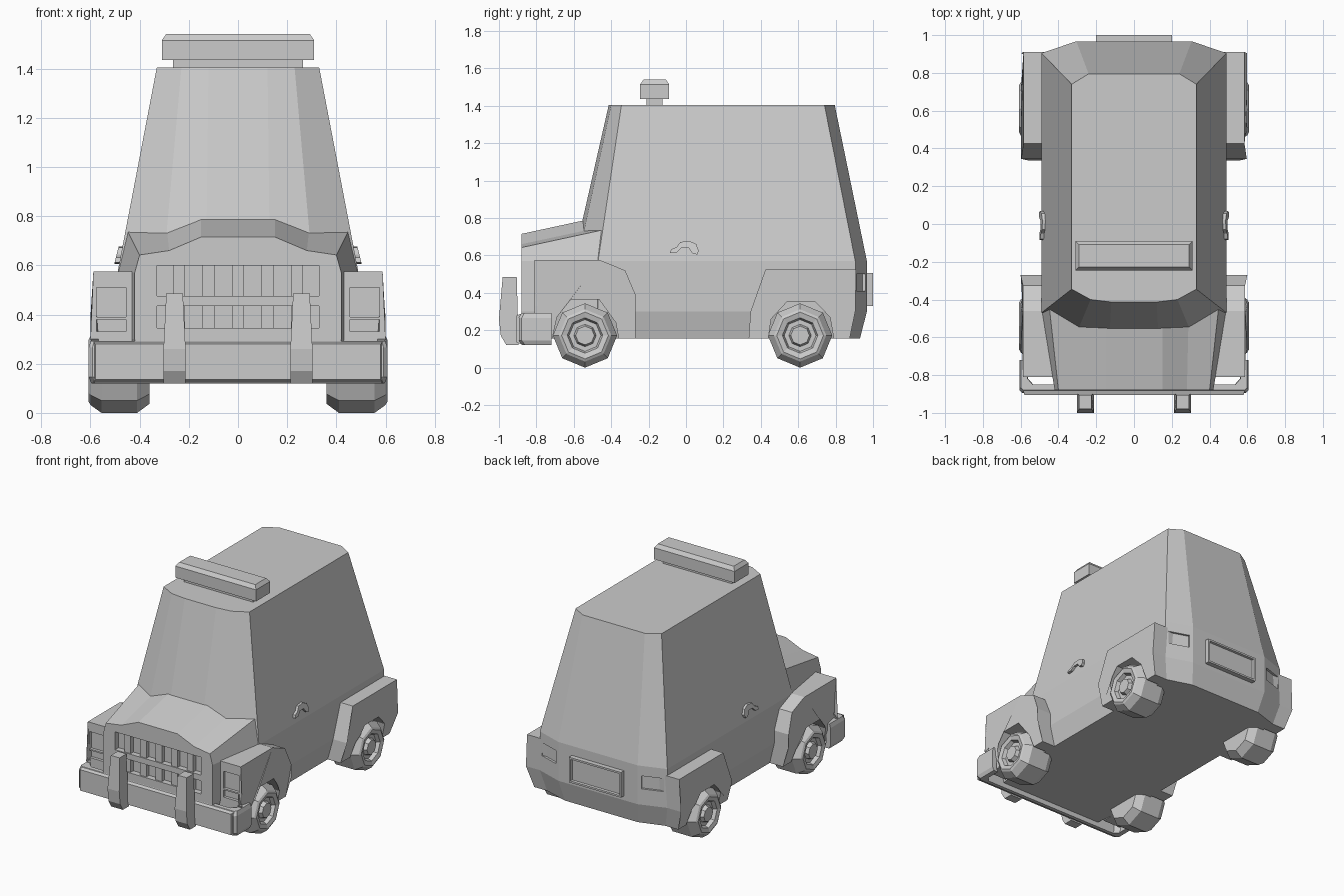
import bpy, bmesh, math
from mathutils import Matrix, Vector

if "Cube" in bpy.data.objects:
    bpy.data.objects.remove(bpy.data.objects["Cube"])


def make(name, bm, mirror=False):
    bmesh.ops.recalc_face_normals(bm, faces=bm.faces[:])
    me = bpy.data.meshes.new(name)
    bm.to_mesh(me)
    bm.free()
    ob = bpy.data.objects.new(name, me)
    bpy.context.collection.objects.link(ob)
    if mirror:
        ob.modifiers.new("Mirror", 'MIRROR')
    return ob


def loft(rings, caps=True):
    bm = bmesh.new()
    vs = [[bm.verts.new(p) for p in r] for r in rings]
    n = len(rings[0])
    for a, b in zip(vs, vs[1:]):
        for i in range(n):
            j = (i + 1) % n
            bm.faces.new((a[i], a[j], b[j], b[i]))
    if caps:
        bm.faces.new(vs[0][::-1])
        bm.faces.new(vs[-1])
    return bm


def both(half):
    """Close a right-hand half outline with its mirror image."""
    return half + [(-x, y, z) for x, y, z in reversed(half)]


def side_prism(profile, x0, x1):
    return loft([[(x, y, z) for y, z in profile] for x in (x0, x1)])


def box(x0, x1, y0, y1, z0, z1, turn=0):
    bm = bmesh.new()
    bmesh.ops.create_cube(bm, size=1)
    m = (Matrix.Translation(((x0 + x1) / 2, (y0 + y1) / 2, (z0 + z1) / 2))
         @ Matrix.Rotation(turn, 4, 'Z')
         @ Matrix.Diagonal((x1 - x0, y1 - y0, z1 - z0, 1)))
    bmesh.ops.transform(bm, matrix=m, verts=bm.verts)
    return bm


def cut(ob, *cutters):
    """Carve box recesses out of a part, then drop the cutters."""
    for bm in cutters:
        c = make("cutter", bm)
        c.hide_render = True
        mod = ob.modifiers.new("Recess", 'BOOLEAN')
        mod.object, mod.operation, mod.solver = c, 'DIFFERENCE', 'EXACT'
        dg = bpy.context.evaluated_depsgraph_get()
        me = bpy.data.meshes.new_from_object(ob.evaluated_get(dg))
        ob.modifiers.remove(mod)
        ob.data = me
        bpy.data.objects.remove(c)


# Cabin and main tub: plan outlines stacked in height
levels = [
    (0.155, [(.13, -.58), (.29, -.57), (.455, -.47), (.455, .875), (.28, .93)]),
    (0.30, [(.13, -.60), (.305, -.58), (.49, -.47), (.49, .905), (.305, .967)]),
    (0.57, [(.13, -.603), (.305, -.58), (.49, -.47), (.49, .905), (.305, .967)]),
    (1.405, [(.12, -.413), (.23, -.40), (.33, -.345), (.33, .74), (.24, .795)]),
]
cabin = make("cabin_body", loft([both([(x, y, z) for x, y in pts]) for z, pts in levels]))
# Tail lamp recesses on the angled rear corners
cut(cabin, *[box(s * .4 - .075, s * .4 + .075, .92, .952, .41, .50, -s * .323) for s in (1, -1)])

# Hood and nose: cross-sections front to back
nose = [
    (-.88, [(.15, .715), (.28, .66), (.40, .642), (.42, .57), (.42, .30), (.40, .155)]),
    (-.45, [(.15, .808), (.29, .752), (.447, .735), (.49, .57), (.49, .30), (.455, .155)]),
]
hood = make("hood", loft([both([(x, y, z) for x, z in pts]) for y, pts in nose]))
cut(hood, box(-.33, .33, -.95, -.84, .345, .60))

# Grille bars
for i in range(-2, 3):
    make("grille_upright", box(i * .12 - .024, i * .12 + .024, -.87, -.83, .34, .605))
make("grille_crossbar", box(-.33, .33, -.878, -.83, .435, .475))


# Fenders with faceted wheel arches, tucked in below the sill line
def fender(name, profile, x1):
    bm = side_prism(profile, .42, x1)
    bmesh.ops.bisect_plane(bm, geom=bm.verts[:] + bm.edges[:] + bm.faces[:],
                           plane_co=(0, 0, .30), plane_no=(0, 0, 1))
    for v in bm.verts:
        if v.co.x > .5 and v.co.z < .29:
            v.co.x -= (.30 - v.co.z) * .3
        elif v.co.x > .5 and v.co.z > .5:
            v.co.x -= .012
    return make(name, bm)


front = fender("front_fender", [
    (-.81, .575), (-.46, .575), (-.325, .52), (-.27, .39), (-.27, .155), (-.36, .155),
    (-.375, .24), (-.465, .365), (-.615, .365), (-.69, .27), (-.715, .155), (-.81, .155)], .60)
# Headlamp and indicator recesses
cut(front, box(.455, .575, -.85, -.79, .39, .51), box(.455, .575, -.85, -.79, .33, .38))
rear = fender("rear_fender", [
    (.91, .525), (.425, .525), (.345, .30), (.335, .155), (.44, .155), (.455, .26),
    (.54, .352), (.69, .352), (.77, .27), (.79, .155), (.875, .155), (.905, .30)], .597)
for f in (front, rear):
    f.modifiers.new("Mirror", 'MIRROR')

# Wheels: eight-sided lathe of tyre, rim and hub
wheel_profile = [(.135, .36), (.172, .41), (.172, .555), (.14, .60), (.125, .608),
                 (.095, .60), (.085, .575), (.06, .575), (.05, .60)]
for name, y in (("front_wheel", -.54), ("rear_wheel", .61)):
    rings = [[(x, y + r * math.cos(k * math.pi / 4), .172 + r * math.sin(k * math.pi / 4))
              for k in range(8)] for r, x in wheel_profile]
    make(name, loft(rings), mirror=True)

# Front bumper wrapping round the corners
plan = [(.57, -.72), (.605, -.72), (.605, -.875), (.59, -.89)]
inner = [(.57, -.82), (.54, -.85)]
outline = plan + [(-x, y) for x, y in reversed(plan)]
outline += [(-x, y) for x, y in inner] + [(x, y) for x, y in reversed(inner)]


def bumper_ring(z, inset):
    return [(x * (1 - inset), y + (inset if y < -.86 else 0), z) for x, y in outline]


bumper = make("front_bumper", loft([bumper_ring(.12, .015), bumper_ring(.145, -.004),
                                    bumper_ring(.265, -.004), bumper_ring(.292, .01)]))
# Fill front face out to the full bumper depth
make("bumper_face", loft([[(x, -.87, z) for x, z in ((-.59, .12), (.59, .12), (.59, .292), (-.59, .292))],
                          [(x, -.905, z) for x, z in ((-.58, .135), (.58, .135), (.58, .28), (-.58, .28))]]))

# Upright bumper guards
bm = side_prism([(-1.0, .26), (-.98, .485), (-.905, .485), (-.895, .12), (-.96, .12), (-.99, .17)],
                .213, .303)
for v in bm.verts:
    if v.co.z > .4:
        v.co.x = .258 + (v.co.x - .258) * .75
make("bumper_guard", bm, mirror=True)

# Roof light bar with chamfered top
make("light_bar_base", box(-.265, .265, -.212, -.125, 1.395, 1.44))


def rect(z, i):
    return [(-.31 + i, -.245 + i, z), (.31 - i, -.245 + i, z), (.31 - i, -.09 - i, z), (-.31 + i, -.09 - i, z)]


make("light_bar", loft([rect(1.435, 0), rect(1.515, 0), rect(1.54, .018)]))

# Rear number plate holder with sunken centre
bm = box(-.20, .20, .955, 1.0, .33, .505)
bm.normal_update()
face = max(bm.faces, key=lambda f: f.normal.y)
bmesh.ops.inset_region(bm, faces=[face], thickness=.018)
bmesh.ops.inset_region(bm, faces=[face], thickness=.004, depth=-.015)
make("plate_holder", bm)

# Door handles
bm = side_prism([(-.085, .612), (-.08, .632), (-.05, .645), (-.03, .672), (.02, .677), (.055, .66),
                 (.068, .625), (.06, .605), (.035, .61), (.015, .64), (-.025, .64), (-.05, .615)],
                .465, .497)
for v in bm.verts:
    v.co.x -= (v.co.z - .63) * .25
make("door_handle", bm, mirror=True)
